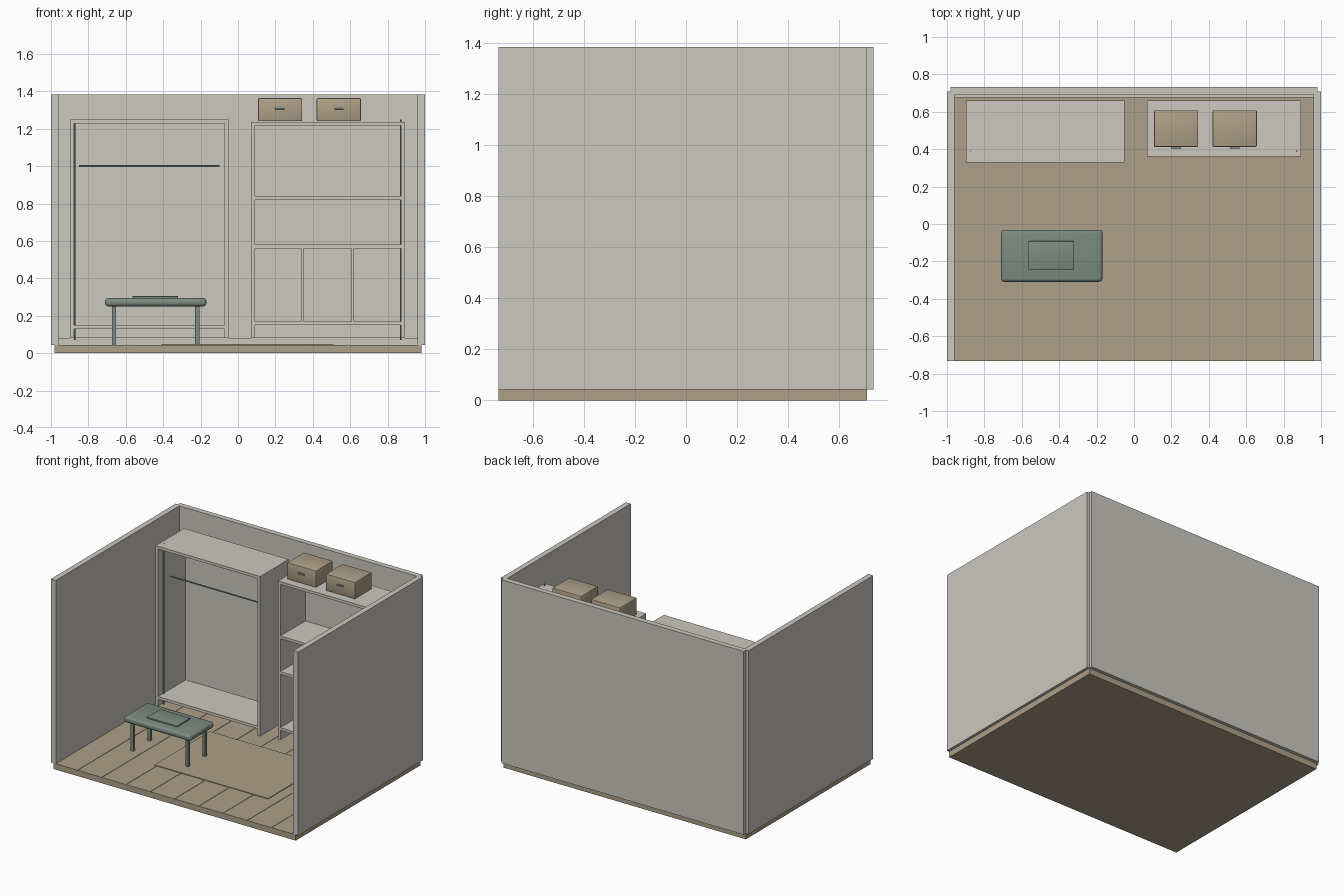
import bpy
import math

if "Cube" in bpy.data.objects:
    bpy.data.objects.remove(bpy.data.objects["Cube"])


def mat(name, rgb):
    m = bpy.data.materials.new(name)
    m.diffuse_color = (*rgb, 1)
    m.use_nodes = True
    m.node_tree.nodes["Principled BSDF"].inputs["Base Color"].default_value = m.diffuse_color
    return m


GREY = mat("warm_grey", (0.597, 0.578, 0.521))
TAN = mat("tan_wood", (0.423, 0.352, 0.246))
GREEN = mat("sage_green", (0.202, 0.262, 0.223))


def box(name, x, y, z, m, bevel=0, seg=2):
    """Box from (min, max) pairs on each axis."""
    bpy.ops.mesh.primitive_cube_add(size=1, location=[sum(p) / 2 for p in (x, y, z)])
    o = bpy.context.object
    o.name = name
    o.scale = [p[1] - p[0] for p in (x, y, z)]
    bpy.ops.object.transform_apply(location=False, rotation=False, scale=True)
    o.data.materials.append(m)
    if bevel:
        b = o.modifiers.new("bevel", 'BEVEL')
        b.width, b.segments = bevel, seg
        bpy.ops.object.modifier_apply(modifier="bevel")
        bpy.ops.object.shade_smooth_by_angle(angle=math.radians(35))
    return o


def rod(name, loc, r, length, rot=(0, 0, 0)):
    bpy.ops.mesh.primitive_cylinder_add(vertices=16, radius=r, depth=length, location=loc, rotation=rot)
    o = bpy.context.object
    o.name = name
    o.data.materials.append(GREEN)
    bpy.ops.object.shade_smooth_by_angle(angle=math.radians(35))


# Floor base with thin planks running front to back
FZ = 0.043
box("floor_base", (-0.98, 0.98), (-0.733, 0.708), (0, FZ - 0.003), TAN)
N = 10
W = 1.96 / N
for i in range(N):
    x0 = -0.98 + i * W
    box(f"floor_plank_{i + 1}", (x0 + (0.0015 if i else 0), x0 + W - (0.0015 if i < N - 1 else 0)),
        (-0.733, 0.708), (FZ - 0.003, FZ), TAN)

# Walls and skirting board
box("left_wall", (-1, -0.96), (-0.733, 0.708), (FZ, 1.383), GREY)
box("right_wall", (0.96, 1), (-0.733, 0.708), (FZ, 1.383), GREY)
box("back_wall", (-0.98, 0.98), (0.693, 0.733), (FZ, 1.383), GREY)
box("skirting_board", (-0.96, 0.96), (0.677, 0.693), (FZ, 0.08), GREY)

# Rug
box("rug", (-0.41, 0.51), (-0.38, 0.26), (FZ, FZ + 0.005), TAN)


def cabinet(name, x, y, top, shelves):
    """Open carcass: two sides, top, back and shelves given by their top heights."""
    t = 0.02
    box(name + "_left_side", (x[0], x[0] + t), y, (0.08, top - t), GREY)
    box(name + "_right_side", (x[1] - t, x[1]), y, (0.08, top - t), GREY)
    box(name + "_top", x, y, (top - t, top), GREY)
    inner = (x[0] + t, x[1] - t)
    box(name + "_back", inner, (y[1] - 0.01, y[1]), (0.08, top - t), GREY)
    for i, z in enumerate(shelves):
        box(f"{name}_shelf_{i + 1}", inner, (y[0], y[1] - 0.01), (z - t, z), GREY)


# Wardrobe with hanging rod
cabinet("wardrobe", (-0.898, -0.052), (0.33, 0.66), 1.248, [0.15])
rod("hanging_rod", (-0.475, 0.43, 1.0), 0.005, 0.75, (0, math.pi / 2, 0))

# Shelf unit with two dividers
cabinet("shelf_unit", (0.07, 0.892), (0.36, 0.66), 1.237, [0.17, 0.58, 0.84])
for i, x in enumerate((0.343, 0.614)):
    box(f"divider_{i + 1}", (x - 0.006, x + 0.006), (0.365, 0.65), (0.17, 0.56), GREY)

# Upright rails
for side, x in (("left", -0.874), ("right", 0.87)):
    rod(side + "_upright_rail", (x, 0.39, 0.66), 0.004, 1.18)

# Storage boxes with handles
for i, x in enumerate((0.225, 0.539)):
    box(f"storage_box_{i + 1}", (x - 0.118, x + 0.118), (0.412, 0.608), (1.24, 1.363), TAN, 0.006)
    box(f"box_handle_{i + 1}", (x - 0.026, x + 0.026), (0.404, 0.413), (1.304, 1.316), GREEN, 0.002)

# Bench: padded seat, thin cushion and four legs
box("bench_seat", (-0.711, -0.169), (-0.309, -0.031), (0.25, 0.295), GREEN, 0.018, 4)
box("bench_cushion", (-0.564, -0.32), (-0.246, -0.092), (0.294, 0.305), GREEN, 0.003)
for sx, x in (("left", -0.662), ("right", -0.218)):
    for sy, y in (("front", -0.268), ("back", -0.072)):
        box(f"bench_{sy}_{sx}_leg", (x - 0.011, x + 0.011), (y - 0.011, y + 0.011), (FZ, 0.255), GREEN)
